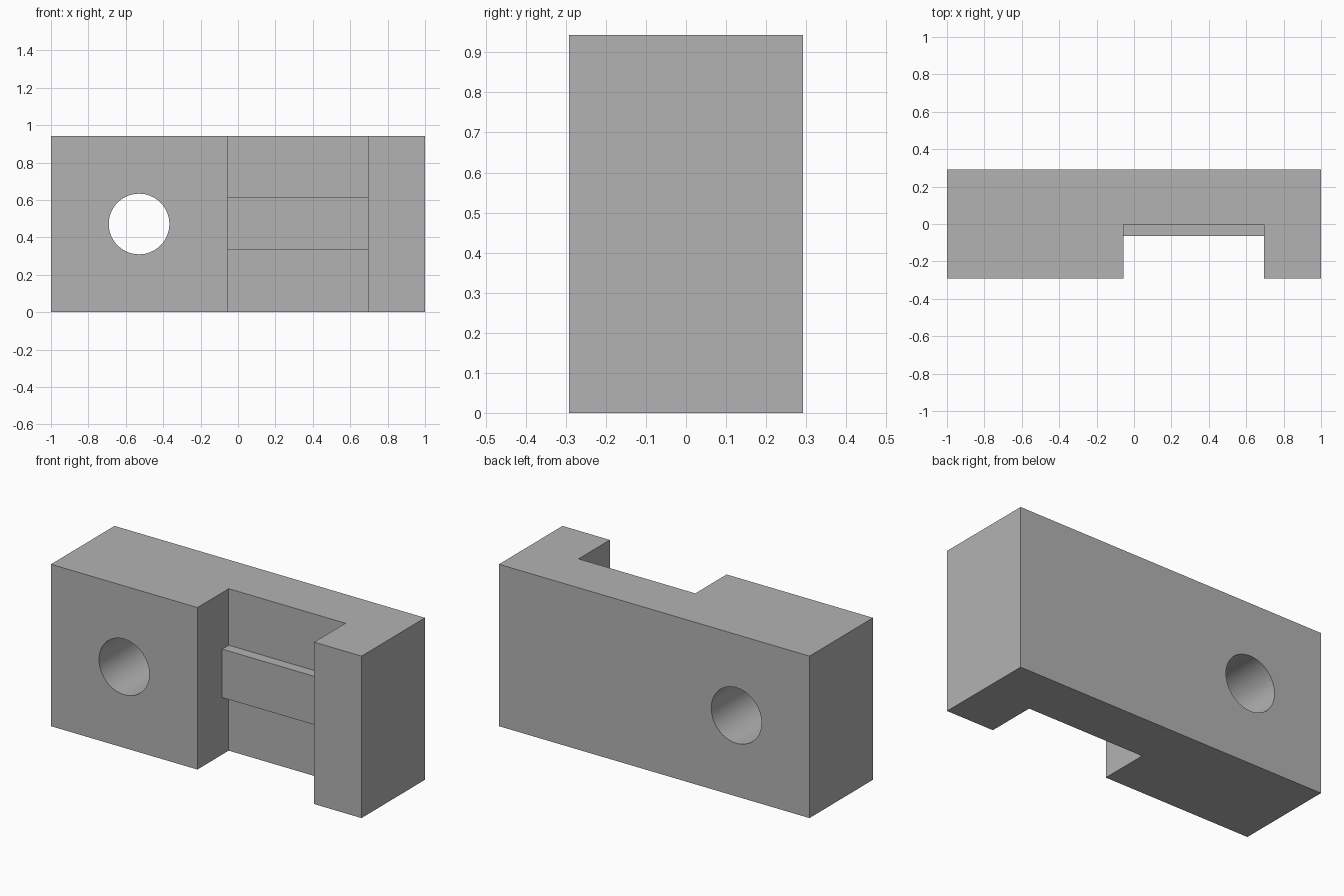
import bpy, bmesh, math

default = bpy.data.objects.get("Cube")
if default:
    bpy.data.objects.remove(default, do_unlink=True)

HEIGHT, HALF_DEPTH = 0.943, 0.292
SLOT_LEFT, SLOT_RIGHT, SLOT_FLOOR = -0.057, 0.695, -0.004

grey = bpy.data.materials.new("plain grey")
grey.use_nodes = True
colour = (0.45, 0.45, 0.45, 1)
grey.diffuse_color = colour
grey.node_tree.nodes["Principled BSDF"].inputs["Base Color"].default_value = colour


def extruded(name, outline, bottom, top):
    """Solid made by raising an xy outline from bottom to top."""
    bm = bmesh.new()
    face = bm.faces.new([bm.verts.new((x, y, bottom)) for x, y in outline])
    raised = bmesh.ops.extrude_face_region(bm, geom=[face])["geom"]
    verts = [v for v in raised if isinstance(v, bmesh.types.BMVert)]
    bmesh.ops.translate(bm, verts=verts, vec=(0, 0, top - bottom))
    bmesh.ops.recalc_face_normals(bm, faces=bm.faces)
    mesh = bpy.data.meshes.new(name)
    bm.to_mesh(mesh)
    bm.free()
    mesh.materials.append(grey)
    obj = bpy.data.objects.new(name, mesh)
    bpy.context.collection.objects.link(obj)
    return obj


def combine(target, tool, operation):
    """Apply a boolean and discard its tool."""
    mod = target.modifiers.new(operation.title(), "BOOLEAN")
    mod.operation, mod.object, mod.solver = operation, tool, "EXACT"
    bpy.ops.object.select_all(action="DESELECT")
    target.select_set(True)
    bpy.context.view_layer.objects.active = target
    bpy.ops.object.modifier_apply(modifier=mod.name)
    bpy.data.objects.remove(tool, do_unlink=True)


# Block with the open vertical slot
block = extruded("slotted_block", [
    (-1, -HALF_DEPTH), (SLOT_LEFT, -HALF_DEPTH),
    (SLOT_LEFT, SLOT_FLOOR), (SLOT_RIGHT, SLOT_FLOOR),
    (SLOT_RIGHT, -HALF_DEPTH), (1, -HALF_DEPTH),
    (1, HALF_DEPTH), (-1, HALF_DEPTH)], 0, HEIGHT)

# Raised bar across the slot, sunk into its walls before joining
sink = 0.05
x0, x1 = SLOT_LEFT - sink, SLOT_RIGHT + sink
y0, y1 = -0.064, SLOT_FLOOR + sink
bar = extruded("slot_bar", [(x0, y0), (x1, y0), (x1, y1), (x0, y1)], 0.332, 0.614)
combine(block, bar, "UNION")

# Round hole through the wide end
bpy.ops.mesh.primitive_cylinder_add(
    vertices=64, radius=0.162, depth=1,
    location=(-0.529, 0, HEIGHT / 2), rotation=(math.pi / 2, 0, 0))
drill = bpy.context.object
drill.name = "hole_cutter"
drill.hide_render = True
drill.data.materials.append(grey)
combine(block, drill, "DIFFERENCE")

bpy.ops.object.shade_smooth_by_angle(angle=math.radians(30))
